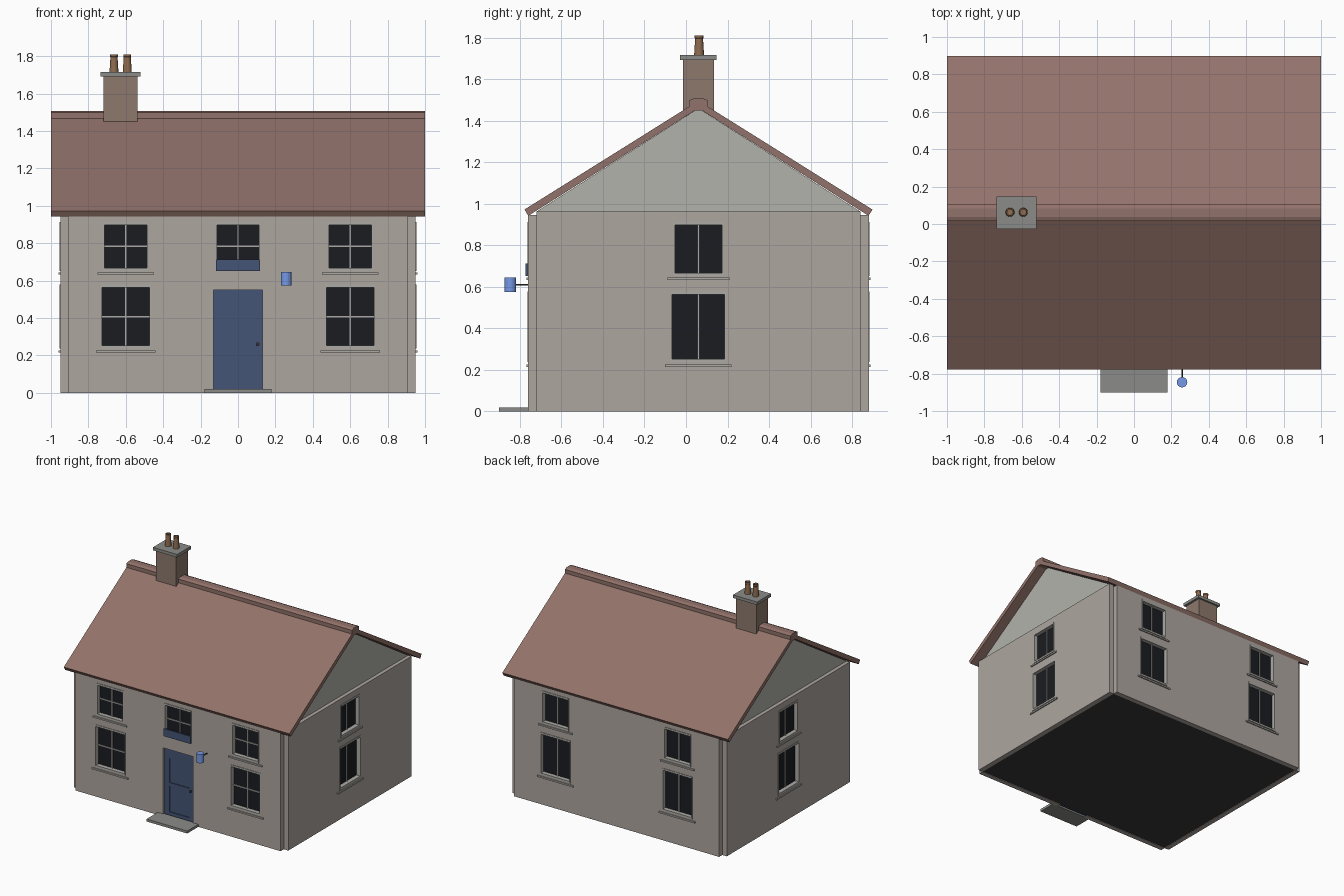
import bpy, bmesh, math
from mathutils import Matrix, Vector

if "Cube" in bpy.data.objects:
    bpy.data.objects.remove(bpy.data.objects["Cube"])

CY = 0.06  # centre line of the house in y


def mat(name, r, g, b):
    m = bpy.data.materials.new(name)
    m.diffuse_color = (r, g, b, 1)
    m.use_nodes = True
    m.node_tree.nodes["Principled BSDF"].inputs["Base Color"].default_value = m.diffuse_color
    return m


WALL = mat("render_wall", 0.42, 0.38, 0.35)
GABLE = mat("gable_render", 0.45, 0.45, 0.41)
TRIM = mat("trim", 0.42, 0.41, 0.38)
GLASS = mat("dark_glass", 0.01, 0.012, 0.015)
TILE = mat("roof_tile", 0.29, 0.17, 0.145)
BRICK = mat("chimney_brick", 0.27, 0.19, 0.15)
CLAY = mat("clay", 0.28, 0.15, 0.08)
STONE = mat("stone", 0.26, 0.26, 0.25)
BLUE = mat("door_blue", 0.06, 0.09, 0.18)
LAMP = mat("lamp_blue", 0.18, 0.32, 0.8)
DARK = mat("dark", 0.04, 0.04, 0.04)


def finish(name, bm, material):
    bmesh.ops.recalc_face_normals(bm, faces=bm.faces)
    me = bpy.data.meshes.new(name)
    bm.to_mesh(me)
    bm.free()
    if material:
        me.materials.append(material)
    ob = bpy.data.objects.new(name, me)
    bpy.context.collection.objects.link(ob)
    return ob


def boxes(name, items, material, M=Matrix()):
    """One object from boxes given as (x0, x1, y0, y1, z0, z1)."""
    bm = bmesh.new()
    for x0, x1, y0, y1, z0, z1 in items:
        c = Vector(((x0 + x1) / 2, (y0 + y1) / 2, (z0 + z1) / 2))
        S = Matrix.Diagonal((x1 - x0, y1 - y0, z1 - z0, 1))
        bmesh.ops.create_cube(bm, size=1, matrix=M @ Matrix.Translation(c) @ S)
    return finish(name, bm, material)


def extrude_x(name, profile, x0, x1, material):
    """Extrude a (y, z) profile along x."""
    bm = bmesh.new()
    f = bm.faces.new([bm.verts.new((x0, y, z)) for y, z in profile])
    r = bmesh.ops.extrude_face_region(bm, geom=[f])
    vs = [v for v in r["geom"] if isinstance(v, bmesh.types.BMVert)]
    bmesh.ops.translate(bm, verts=vs, vec=(x1 - x0, 0, 0))
    return finish(name, bm, material)


def lathe(name, profile, centre, sides, material, axis=Matrix(), smooth=True):
    """Revolve an (r, h) profile; r = 0 closes it."""
    bm = bmesh.new()
    vs = [bm.verts.new((r, 0, h)) for r, h in profile]
    es = [bm.edges.new(p) for p in zip(vs, vs[1:])]
    bmesh.ops.spin(bm, geom=vs + es, cent=(0, 0, 0), axis=(0, 0, 1),
                   angle=math.tau, steps=sides, use_duplicate=False)
    bmesh.ops.remove_doubles(bm, verts=bm.verts, dist=1e-5)
    bm.transform(Matrix.Translation(centre) @ axis)
    ob = finish(name, bm, material)
    if smooth:
        ob.data.shade_smooth()
        ob.data.set_sharp_from_angle(angle=math.radians(40))
    return ob


# Window sizes: width, bottom, top, sill height, sill width
LOWER = (0.265, 0.237, 0.578, 0.215, 0.32)
UPPER = (0.237, 0.652, 0.913, 0.632, 0.30)


def window(name, u, size, cross, M, sill=True):
    w, z0, z1, sz, sw = size
    a, b = u - w / 2, u + w / 2
    boxes(name + "_frame", [(a, b, -0.004, 0.04, z1 - 0.015, z1),
                            (a, b, -0.004, 0.04, z0, z0 + 0.015),
                            (a, a + 0.006, -0.004, 0.04, z0 + 0.015, z1 - 0.015),
                            (b - 0.006, b, -0.004, 0.04, z0 + 0.015, z1 - 0.015)], TRIM, M)
    boxes(name + "_glass", [(a + 0.006, b - 0.006, 0.03, 0.038, z0 + 0.015, z1 - 0.015)], GLASS, M)
    bars = [(u - 0.004, u + 0.004, 0.022, 0.031, z0 + 0.015, z1 - 0.015)]
    if cross:
        zm = (z0 + z1) / 2
        bars.append((a + 0.006, b - 0.006, 0.023, 0.031, zm - 0.004, zm + 0.004))
    boxes(name + "_bars", bars, TRIM, M)
    if sill:
        boxes(name + "_sill", [(u - sw / 2, u + sw / 2, -0.009, 0.01, sz, sz + 0.012)], TRIM, M)


# Walls: local x runs along the wall, local -y faces outward
R = lambda deg: Matrix.Rotation(math.radians(deg), 4, 'Z')
T = Matrix.Translation
FRONT = T((0, CY - 0.82, 0))
SIDES = {
    "front": (FRONT, 0, 0.91, 0.947, (-0.6, 0.6)),
    "back": (T((0, CY + 0.82, 0)) @ R(180), 0, 0.91, 0.947, (-0.54, 0.54)),
    "right": (T((0.95, 0, 0)) @ R(90), CY, 0.78, 0.962, (CY,)),
    "left": (T((-0.95, 0, 0)) @ R(-90), -CY, 0.78, 0.962, (-CY,)),
}
for side, (M, c, half, top, us) in SIDES.items():
    wall = boxes(side + "_wall", [(c - half, c + half, 0, 0.04, 0, top)], WALL, M)
    spots = [(u, s) for u in us for s in (LOWER, UPPER)]
    if side == "front":
        spots.append((0, UPPER))
    holes = []
    for i, (u, s) in enumerate(spots):
        window(f"{side}_window_{i + 1}", u, s, side == "front", M, not (side == "front" and u == 0))
        holes.append((u - s[0] / 2, u + s[0] / 2, -0.1, 0.1, s[1], s[2]))
    if side == "front":
        holes.append((-0.132, 0.132, -0.1, 0.1, -0.1, 0.55))
    # cut the openings, then drop the cutter
    cutter = boxes("cutter", holes, None, M)
    cutter.hide_render = True
    mod = wall.modifiers.new("openings", 'BOOLEAN')
    mod.operation, mod.solver, mod.object = 'DIFFERENCE', 'EXACT', cutter
    bpy.context.view_layer.update()
    dg = bpy.context.evaluated_depsgraph_get()
    me = bpy.data.meshes.new_from_object(wall.evaluated_get(dg))
    wall.modifiers.clear()
    wall.data = me
    bpy.data.objects.remove(cutter)

# Floor slab
boxes("floor", [(-0.91, 0.91, CY - 0.78, CY + 0.78, 0.004, 0.02)], DARK)

# Door: slab with raised stiles and rails, handle, step, blank sign board
boxes("door", [(-0.132, 0.132, 0.028, 0.04, 0, 0.55)], BLUE, FRONT)
boxes("door_rails", [(-0.132, -0.09, 0.02, 0.028, 0.02, 0.55), (0.09, 0.132, 0.02, 0.028, 0.02, 0.55),
                     (-0.09, 0.09, 0.02, 0.028, 0.47, 0.55), (-0.09, 0.09, 0.02, 0.028, 0.25, 0.275),
                     (-0.09, 0.09, 0.02, 0.028, 0.02, 0.04)], BLUE, FRONT)
TO_FRONT = Matrix.Rotation(math.pi / 2, 4, 'X')
lathe("door_handle", [(0, 0), (0.005, 0), (0.005, 0.008), (0.01, 0.012), (0.01, 0.018), (0, 0.022)],
      (0.105, -0.74, 0.26), 12, DARK, TO_FRONT)
boxes("door_step", [(-0.18, 0.18, -0.9, -0.75, 0, 0.02)], STONE)
boxes("sign_board", [(-0.118, 0.118, -0.012, 0.0, 0.652, 0.712)], BLUE, FRONT)

# Wall lamp on a thin arm
lathe("lamp_arm", [(0, 0), (0.004, 0), (0.004, 0.085), (0, 0.085)], (0.257, -0.755, 0.61), 8, DARK, TO_FRONT)
lathe("lamp", [(0, 0.575), (0.028, 0.575), (0.028, 0.645), (0, 0.645)], (0.257, -0.846, 0), 16, LAMP, smooth=False)

# Gable block, set back from the side walls
extrude_x("gables", [(CY - 0.78, 0.962), (CY, 1.4595), (CY + 0.78, 0.962)], -0.92, 0.92, GABLE)

# Roof slabs with square-cut eaves, and ridge cap
right = [(0, 1.496), (0.838, 0.972), (0.819, 0.942), (0, 1.46)]
left = [(-y, z) for y, z in reversed(right[1:3])]
extrude_x("roof", [(CY + y, z) for y, z in right + left], -1, 1, TILE)
cap = [(0.045, 1.45), (0.045, 1.498), (0.022, 1.507)]
extrude_x("ridge_cap", [(CY + y, z) for y, z in cap + [(-y, z) for y, z in reversed(cap)]], -1, 1, TILE)

# Chimney stack, cap and pots
boxes("chimney", [(-0.718, -0.538, CY - 0.074, CY + 0.074, 1.42, 1.695)], BRICK)
boxes("chimney_cap", [(-0.735, -0.52, CY - 0.088, CY + 0.088, 1.692, 1.716)], STONE)
for i, x in enumerate((-0.663, -0.592)):
    lathe(f"chimney_pot_{i + 1}", [(0, 1.715), (0.024, 1.715), (0.019, 1.795), (0.021, 1.797),
                                   (0.021, 1.81), (0.015, 1.81), (0.015, 1.74), (0, 1.74)],
          (x, CY + 0.003, 0), 16, CLAY)
